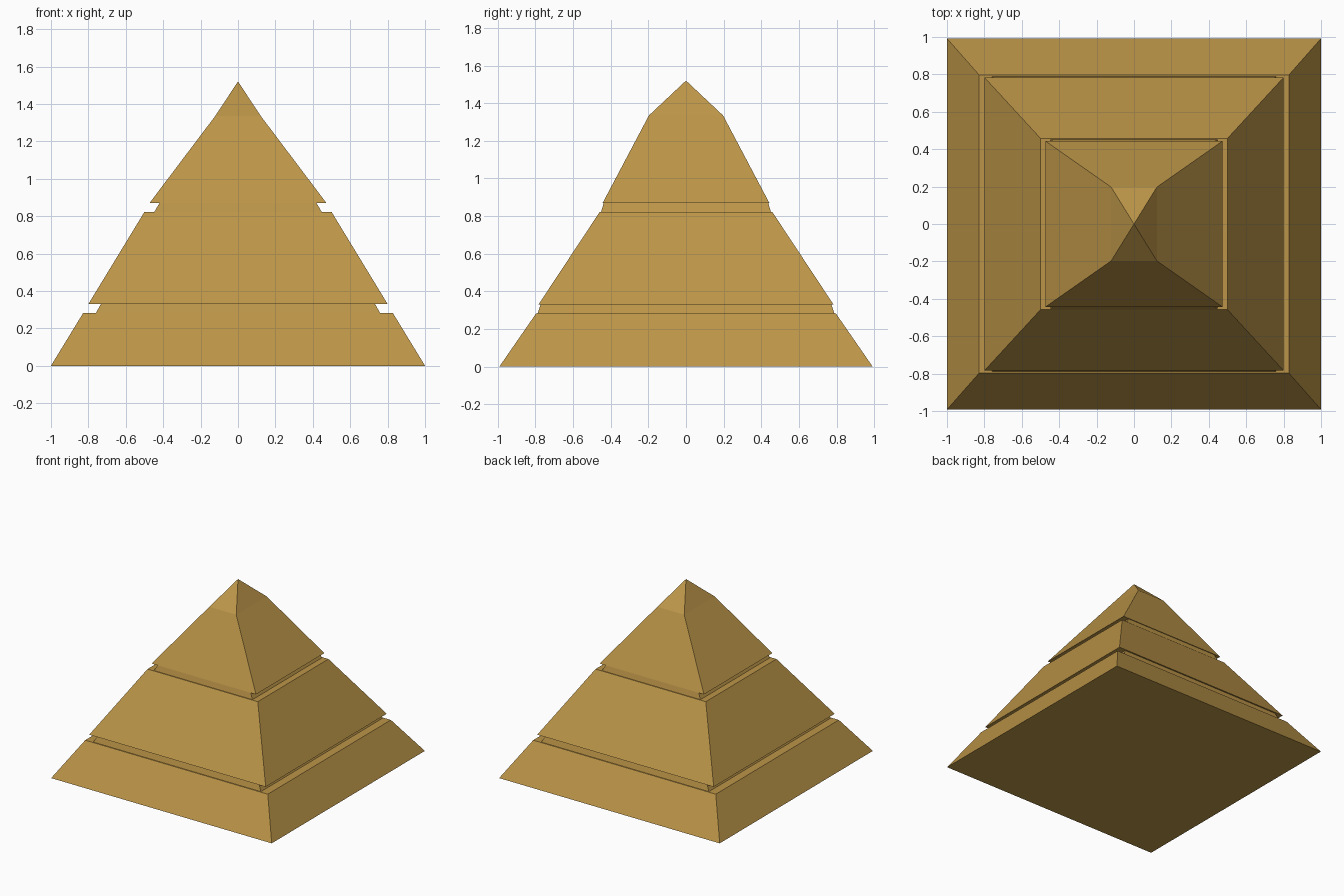
import bpy, bmesh

if "Cube" in bpy.data.objects:
    bpy.data.objects.remove(bpy.data.objects["Cube"])

gold = bpy.data.materials.new("amber_gold")
gold.diffuse_color = (0.50, 0.30, 0.065, 1)
gold.use_nodes = True
gold.node_tree.nodes["Principled BSDF"].inputs["Base Color"].default_value = gold.diffuse_color


def stack(name, rings, caps=True):
    """Rectangular rings (half_x, half_y, z) joined by sloping walls; zero size makes a point."""
    bm = bmesh.new()
    loops = []
    for hx, hy, z in rings:
        if hx == 0:
            loops.append([bm.verts.new((0, 0, z))] * 4)
        else:
            loops.append([bm.verts.new((sx * hx, sy * hy, z))
                          for sx, sy in ((-1, -1), (1, -1), (1, 1), (-1, 1))])
    for low, high in zip(loops, loops[1:]):
        for i in range(4):
            j = (i + 1) % 4
            wall = [low[i], low[j], high[j], high[i]]
            bm.faces.new(list(dict.fromkeys(wall)))
    if caps:
        bm.faces.new(loops[0][::-1])
        if rings[-1][0] > 0:
            bm.faces.new(loops[-1])
    mesh = bpy.data.meshes.new(name)
    bm.to_mesh(mesh)
    bm.free()
    mesh.materials.append(gold)
    obj = bpy.data.objects.new(name, mesh)
    bpy.context.collection.objects.link(obj)


# Three sloping tiers, the last ending in a blunter tip
stack("base_tier", [(1.0, 0.992, 0), (0.828, 0.797, 0.282)])
stack("middle_tier", [(0.80, 0.784, 0.33), (0.50, 0.458, 0.823)])
stack("top_tier", [(0.473, 0.443, 0.87), (0.122, 0.197, 1.335), (0, 0, 1.52)])

# Recessed necks between the tiers
stack("lower_neck", [(0.76, 0.789, 0.282), (0.733, 0.773, 0.33)], caps=False)
stack("upper_neck", [(0.447, 0.451, 0.823), (0.42, 0.437, 0.87)], caps=False)
